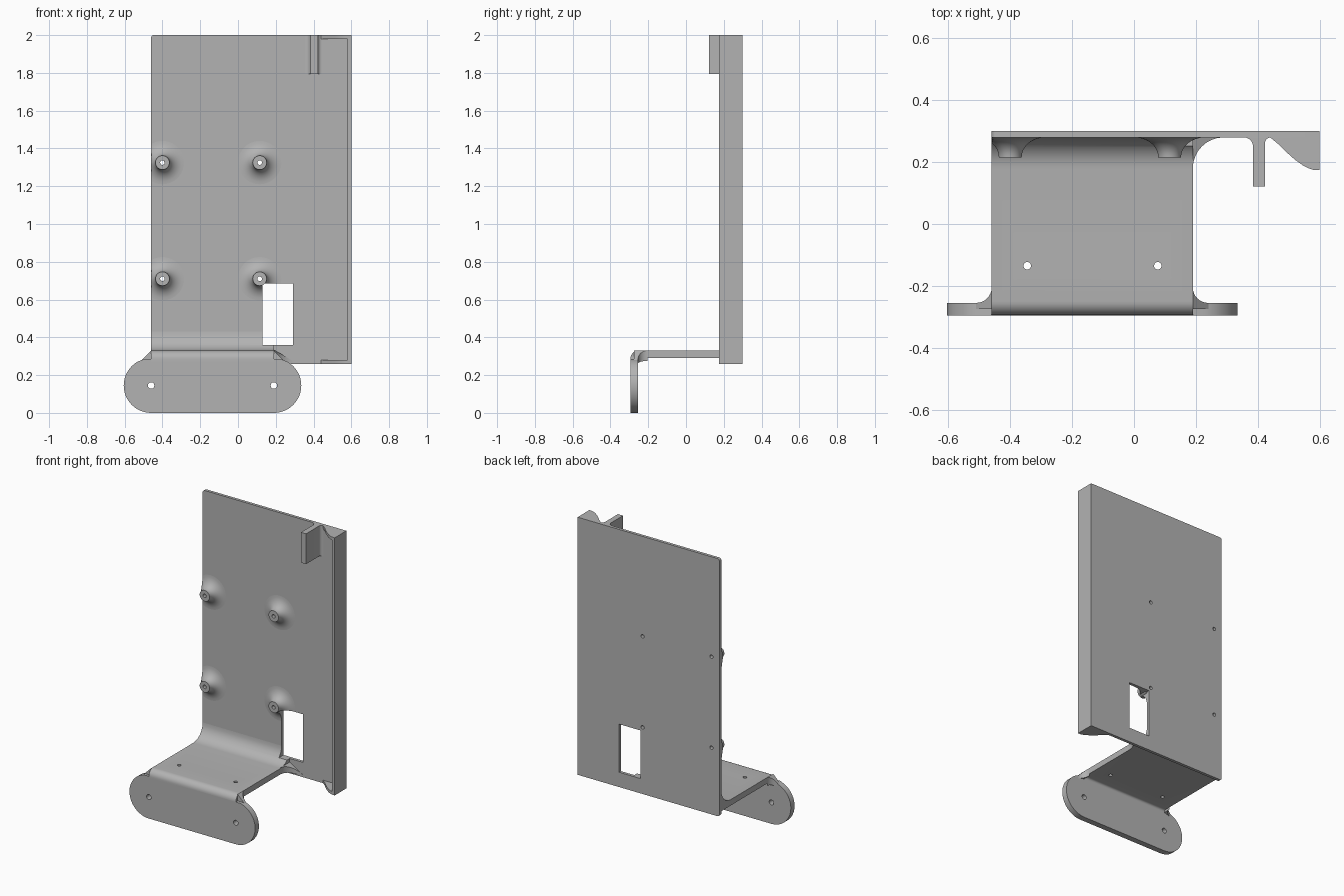
import bpy, bmesh
from math import sin, cos, pi, radians

if "Cube" in bpy.data.objects:
    bpy.data.objects.remove(bpy.data.objects["Cube"])

mat = bpy.data.materials.new("plain grey")
mat.diffuse_color = (0.45, 0.45, 0.45, 1)
mat.use_nodes = True
mat.node_tree.nodes["Principled BSDF"].inputs["Base Color"].default_value = mat.diffuse_color

XL, XR = -0.46, 0.19           # side edges of the shelf
PLATE_Y, BACK_Y = 0.28, 0.30   # front and back of the tall plate


def finish(name, bm):
    bmesh.ops.remove_doubles(bm, verts=bm.verts, dist=1e-5)
    bmesh.ops.recalc_face_normals(bm, faces=bm.faces)
    me = bpy.data.meshes.new(name)
    bm.to_mesh(me)
    bm.free()
    me.materials.append(mat)
    ob = bpy.data.objects.new(name, me)
    bpy.context.collection.objects.link(ob)
    return ob


def prism(name, pts, axis, a, b):
    """Extrude a 2D outline along the axis from a to b."""
    place = {"x": lambda u, v, w: (w, u, v),
             "y": lambda u, v, w: (u, w, v),
             "z": lambda u, v, w: (u, v, w)}[axis]
    bm = bmesh.new()
    lo = [bm.verts.new(place(u, v, a)) for u, v in pts]
    hi = [bm.verts.new(place(u, v, b)) for u, v in pts]
    bm.faces.new(lo)
    bm.faces.new(hi)
    n = len(pts)
    for i in range(n):
        j = (i + 1) % n
        bm.faces.new((lo[i], lo[j], hi[j], hi[i]))
    return finish(name, bm)


def arc(cx, cy, r, a0, a1, n=8, ry=None):
    ry = r if ry is None else ry
    angs = [radians(a0 + (a1 - a0) * i / n) for i in range(n + 1)]
    return [(cx + r * cos(t), cy + ry * sin(t)) for t in angs]


def circle(cx, cy, r, n=24):
    return arc(cx, cy, r, 0, 360 - 360 / n, n - 1)


def rect(u0, v0, u1, v1):
    return [(u0, v0), (u1, v0), (u1, v1), (u0, v1)]


def cut(ob, cutters):
    """Subtract each cutter and keep the result as a plain mesh."""
    for c in cutters:
        m = ob.modifiers.new("cut", "BOOLEAN")
        m.operation, m.solver, m.object = "DIFFERENCE", "EXACT", c
    dg = bpy.context.evaluated_depsgraph_get()
    me = bpy.data.meshes.new_from_object(ob.evaluated_get(dg))
    ob.modifiers.clear()
    ob.data = me


def boss(name, cx, cz):
    """Hollow post with a flared foot, trimmed at the plate edge."""
    prof = [(0.012, PLATE_Y), (0.012, 0.215), (0.037, 0.215)]
    prof += arc(0.115, 0.217, 0.078, 180, 90, 8, 0.063)
    n = 40
    bm = bmesh.new()
    rings = []
    for i in range(n):
        t = 2 * pi * i / n
        rings.append([bm.verts.new((max(XL, cx + r * cos(t)), y, cz + r * sin(t)))
                      for r, y in prof])
    k = len(prof)
    for i in range(n):
        p, q = rings[i], rings[(i + 1) % n]
        for j in range(k):
            bm.faces.new((p[j], q[j], q[(j + 1) % k], p[(j + 1) % k]))
    bmesh.ops.dissolve_degenerate(bm, edges=bm.edges, dist=1e-5)
    return finish(name, bm)


def flare(name, x0, side, wall_y, dirn, r, depth, z_bot, z_top):
    """Concave corner web between a shelf edge and an upright."""
    bm = bmesh.new()
    secs = []
    n = 8
    for i in range(n + 1):
        t = pi / 2 * i / n
        x = x0 + side * r * (1 - cos(t))
        y = wall_y + dirn * r * (1 - sin(t))
        zb = z_bot[0] + (z_bot[1] - z_bot[0]) * (1 - cos(t))
        zt = z_top[0] + (z_top[1] - z_top[0]) * (1 - cos(t))
        w = wall_y - dirn * depth
        secs.append([bm.verts.new(p) for p in
                     ((x, y, zb), (x, w, zb), (x, w, zt), (x, y, zt))])
    for p, q in zip(secs, secs[1:]):
        for j in range(4):
            bm.faces.new((p[j], q[j], q[(j + 1) % 4], p[(j + 1) % 4]))
    bm.faces.new(secs[0])
    bm.faces.new(secs[-1])
    return finish(name, bm)


# Tall back plate, rounded on its free edge
outline = [(0.60, 0.26), (0.60, 2.0)]
outline += arc(XL + 0.015, 1.985, 0.015, 90, 180, 5)
outline += arc(XL + 0.015, 0.275, 0.015, 180, 270, 5)
plate = prism("back_plate", outline, "y", PLATE_Y, BACK_Y)

# Shelf with rear fillet and rounded front bend
side = arc(0.18, 0.43, 0.10, 0, -90)
side += arc(-0.25, 0.285, 0.045, 90, 180)
side += [(-0.295, 0.27), (-0.255, 0.27)]
side += arc(-0.24, 0.275, 0.015, 180, 90, 5)
side += [(PLATE_Y, 0.29)]
shelf = prism("shelf", side, "x", XL, XR)

# Front mounting plate with round ends
R = 0.145
front = arc(XR, R, R, -90, 60, 20) + [(0.228, 0.285), (-0.498, 0.285)]
front += arc(XL, R, R, 120, 270, 20)
front_plate = prism("front_plate", front, "y", -0.295, -0.255)

# Concave webs at the shelf corners
for nm, x0, s in (("left", XL, -1), ("right", XR, 1)):
    flare("front_web_" + nm, x0, s, -0.255, 1, 0.05, 0.02, (0.275, 0.26), (0.33, 0.28))
flare("rear_web", XR, 1, PLATE_Y, -1, 0.10, 0.0, (0.29, 0.26), (0.335, 0.275))

# Side wall and its curved end gussets
prism("side_wall", rect(0.58, 0.175, 0.60, PLATE_Y), "z", 0.26, 2.0)
web = [(0.44, PLATE_Y), (0.47, 0.255), (0.495, 0.23), (0.52, 0.208),
       (0.545, 0.19), (0.565, 0.18), (0.58, 0.175), (0.58, PLATE_Y)]
prism("gusset_top", web, "z", 1.98, 2.0)
prism("gusset_bottom", web, "z", 0.26, 0.28)

# Short rib with fillets at its root
rib = [(0.385, 0.122), (0.423, 0.122)]
rib += arc(0.443, 0.26, 0.02, 180, 90, 5)
rib += arc(0.355, 0.25, 0.03, 90, 0, 5)
prism("rib", rib, "z", 1.795, 2.0)

# Stand-off bosses
spots = [(x, z) for x in (-0.40, 0.115) for z in (0.71, 1.325)]
bosses = [boss("boss_%d" % (i + 1), x, z) for i, (x, z) in enumerate(spots)]

# Window cutter, keeping the nearby post whole
window = prism("window_cutter", rect(0.13, 0.36, 0.29, 0.685), "y", 0.1, 0.4)
keep = prism("post_keeper", circle(0.115, 0.71, 0.037, 40), "y", 0.05, PLATE_Y)
cut(window, [keep])

# Screw hole cutters
plate_holes = [prism("hole_cutter", circle(x, z, 0.012), "y", 0.2, 0.4) for x, z in spots]
front_holes = [prism("hole_cutter", circle(x, R, 0.017), "y", -0.4, -0.2) for x in (XL, XR)]
shelf_holes = [prism("hole_cutter", circle(x, -0.135, 0.012), "z", 0.2, 0.4)
               for x in (-0.345, 0.077)]

cut(plate, plate_holes + [window])
cut(shelf, shelf_holes + [window])
cut(front_plate, front_holes)
cut(bosses[2], [window])

for c in [window, keep] + plate_holes + front_holes + shelf_holes:
    bpy.data.objects.remove(c)

# Smooth curves, crisp edges
for ob in bpy.context.collection.objects:
    ob.select_set(True)
    bpy.context.view_layer.objects.active = ob
bpy.ops.object.shade_smooth_by_angle(angle=radians(30))
